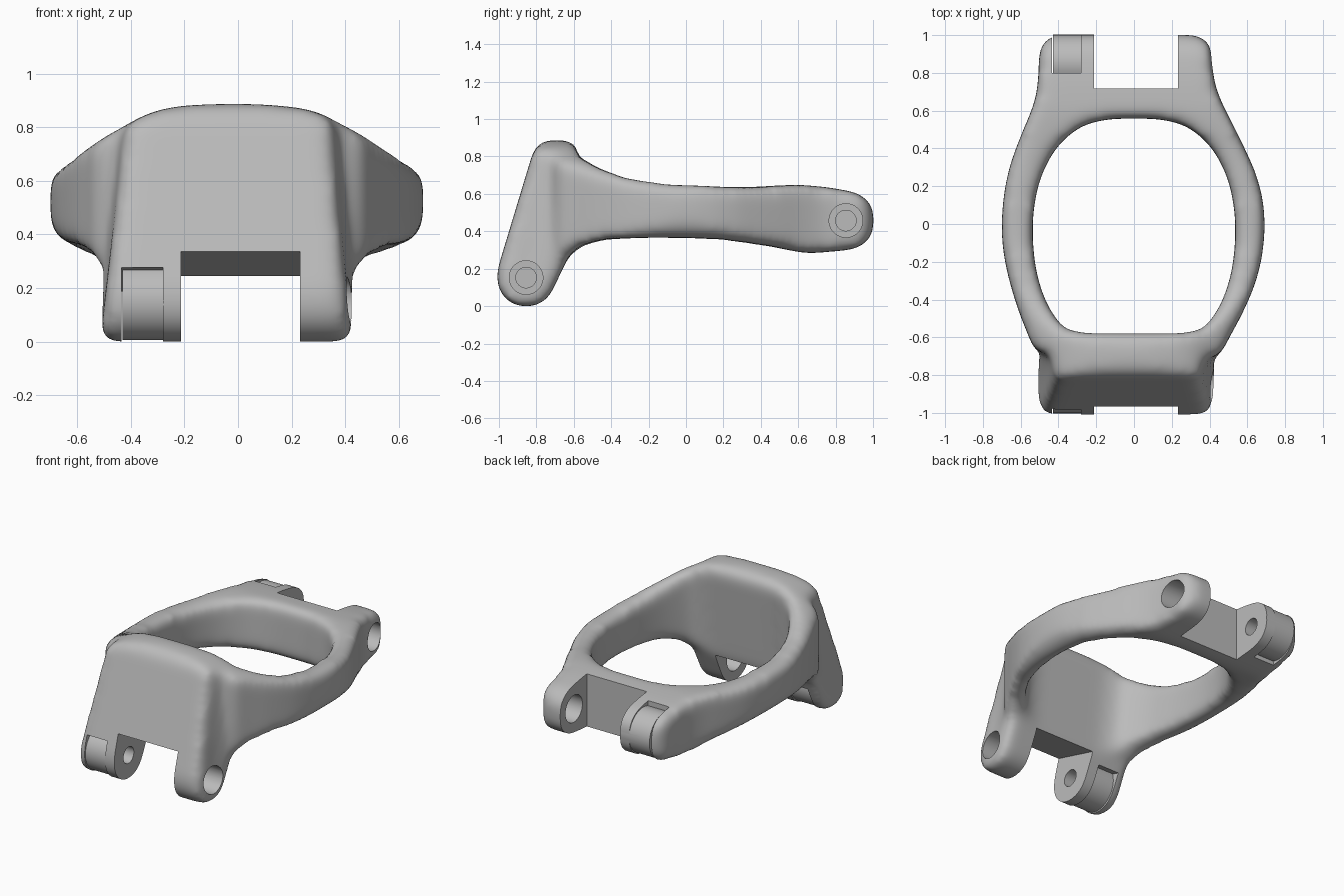
import bpy, bmesh, math
from mathutils import Matrix, Vector

cube = bpy.data.objects.get("Cube")
if cube:
    bpy.data.objects.remove(cube, do_unlink=True)

metal = bpy.data.materials.new("plain_grey")
metal.use_nodes = True
grey = (0.5, 0.5, 0.5, 1)
metal.diffuse_color = grey
metal.node_tree.nodes["Principled BSDF"].inputs["Base Color"].default_value = grey

FRONT_PIN = Vector((0, -0.855, 0.15))
REAR_PIN = Vector((0, 0.855, 0.455))
TILT = math.radians(-16)          # lean of the front plate


def new_object(name, bm):
    bmesh.ops.recalc_face_normals(bm, faces=bm.faces)
    mesh = bpy.data.meshes.new(name)
    bm.to_mesh(mesh)
    bm.free()
    mesh.materials.append(metal)
    obj = bpy.data.objects.new(name, mesh)
    bpy.context.collection.objects.link(obj)
    return obj


def round_off(points, reach):
    """Cut every corner of a closed outline, twice, by a limited reach."""
    for limit in (reach, reach / 3):
        cut = []
        for i, p in enumerate(points):
            a, b = Vector(p), Vector(points[(i + 1) % len(points)])
            step = (b - a).normalized() * min(limit, (b - a).length * .27)
            cut += [tuple(a + step), tuple(b - step)]
        points = cut
    return points


def prism(name, points, to_3d, start, end):
    """Extrude a flat outline between two depths."""
    bm = bmesh.new()
    rings = [[bm.verts.new(to_3d(a, b, d)) for a, b in points] for d in (start, end)]
    bm.faces.new(rings[0])
    bm.faces.new(rings[1][::-1])
    n = len(points)
    for i in range(n):
        j = (i + 1) % n
        bm.faces.new((rings[0][i], rings[0][j], rings[1][j], rings[1][i]))
    return new_object(name, bm)


def box(name, low, high, matrix=Matrix()):
    low, high = Vector(low), Vector(high)
    bm = bmesh.new()
    size = Matrix.Diagonal((*(high - low), 1))
    bmesh.ops.create_cube(bm, size=1, matrix=matrix @ Matrix.Translation((low + high) / 2) @ size)
    return new_object(name, bm)


def rod(name, pin, radius, x0, x1):
    bm = bmesh.new()
    place = Matrix.Translation(pin + Vector(((x0 + x1) / 2, 0, 0))) @ Matrix.Rotation(math.pi / 2, 4, 'Y')
    bmesh.ops.create_cone(bm, cap_ends=True, segments=64, radius1=radius, radius2=radius,
                          depth=x1 - x0, matrix=place)
    return new_object(name, bm)


def bake(obj):
    """Apply every modifier."""
    graph = bpy.context.evaluated_depsgraph_get()
    graph.update()
    mesh = bpy.data.meshes.new_from_object(obj.evaluated_get(graph))
    obj.modifiers.clear()
    obj.data = mesh


def combine(obj, helper, operation):
    mod = obj.modifiers.new(operation, 'BOOLEAN')
    mod.object, mod.operation, mod.solver = helper, operation, 'EXACT'
    helper.hide_render = True
    bake(obj)
    bpy.data.objects.remove(helper, do_unlink=True)


def arc(pin, radius, start, end, steps=10):
    angles = [math.radians(start + (end - start) * i / steps) for i in range(steps + 1)]
    return [(pin.y + radius * math.cos(a), pin.z + radius * math.sin(a)) for a in angles]


# Body: plan outline, narrowing upwards at the plate
plan = [(.402, .99), (.402, .79), (.44, .66), (.55, .45), (.655, .22), (.688, 0), (.655, -.25),
        (.575, -.45), (.48, -.62), (.408, -.77), (.402, -1.04), (-.492, -1.04), (-.492, -.77),
        (-.525, -.64), (-.605, -.45), (-.675, -.2), (-.694, 0), (-.665, .25), (-.595, .45),
        (-.515, .63), (-.492, .76), (-.492, .99)]


def taper(x, y, z):
    return (x * (1 - .24 * (z - .1)) if y < -.69 else x, y, z)


body = prism("frame_body", round_off(plan, .06), taper, -.1, 1)

# Side outline with the two pin lugs
side = [(-.803, .83), (-.765, .867), (-.68, .88), (-.6, .86), (-.57, .8), (-.48, .737),
        (-.33, .672), (-.1, .637), (.3, .622), (.6, .635), (.75, .622)]
side += arc(REAR_PIN, .147, 75, -80)
side += [(.65, .29), (.45, .328), (.2, .36), (-.2, .373), (-.44, .362), (-.56, .33), (-.64, .265)]
side += arc(FRONT_PIN, .147, -16, -196)
combine(body, prism("side_trim", side, lambda a, b, d: (d, a, b), -1, 1), 'INTERSECT')

# Front outline
front = [(.42, -.1), (.42, .3), (.62, .37), (.69, .43), (.69, .61), (.64, .66), (.38, .8),
         (.27, .857), (0, .878), (-.28, .862), (-.42, .795), (-.64, .66), (-.7, .6),
         (-.7, .43), (-.63, .37), (-.5, .31), (-.5, -.1)]
combine(body, prism("front_trim", round_off(front, .05), lambda a, b, d: (a, d, b), -1.2, 1.2),
        'INTERSECT')

# Large opening, its front wall leaning with the plate
half = [(.2, .57), (.37, .48), (.49, .31), (.547, .1), (.55, -.13), (.51, -.33), (.43, -.49), (.34, -.583)]
opening = round_off(half + [(-x, y) for x, y in reversed(half)], .08)


def lean(x, y, z):
    return (x, y * (1 + .19 * (.85 - z)) if y < 0 else y, z)


combine(body, prism("opening_cutter", opening, lean, 0, 1), 'DIFFERENCE')

# Soften the whole body
remesh = body.modifiers.new("Remesh", 'REMESH')
remesh.mode, remesh.voxel_size = 'VOXEL', 0.017
soften = body.modifiers.new("Smooth", 'SMOOTH')
soften.factor, soften.iterations = 0.5, 48
swell = body.modifiers.new("Displace", 'DISPLACE')
swell.strength, swell.mid_level = 0.012, 0
bake(body)

# Slots between the lugs
plate_frame = Matrix.Translation(FRONT_PIN) @ Matrix.Rotation(TILT, 4, 'X')
combine(body, box("rear_slot", (-.212, .718, 0), (.232, 1.2, 1)), 'DIFFERENCE')
combine(body, box("front_slot", (-.212, -.4, -.4), (.232, .4, .147), plate_frame), 'DIFFERENCE')

# Knuckle reliefs on the closed lugs
combine(body, box("rear_relief", (-.435, .8, .2), (-.28, 1.2, .8)), 'DIFFERENCE')
combine(body, box("front_relief", (-.435, -.4, -.4), (-.28, .4, .085), plate_frame), 'DIFFERENCE')

# Knuckles and pin holes
for pin in (FRONT_PIN, REAR_PIN):
    combine(body, rod("knuckle", pin, .147, -.43, -.213), 'UNION')
    combine(body, rod("blind_hole", pin, .055, -.36, 0), 'DIFFERENCE')
    combine(body, rod("open_hole", pin, .09, .1, .6), 'DIFFERENCE')

# Stand on the ground, then shade
lowest = min(v.co.z for v in body.data.vertices)
body.data.transform(Matrix.Translation((0, 0, -lowest)))
bpy.ops.object.select_all(action='DESELECT')
body.select_set(True)
bpy.context.view_layer.objects.active = body
bpy.ops.object.shade_smooth_by_angle(angle=math.radians(35))
